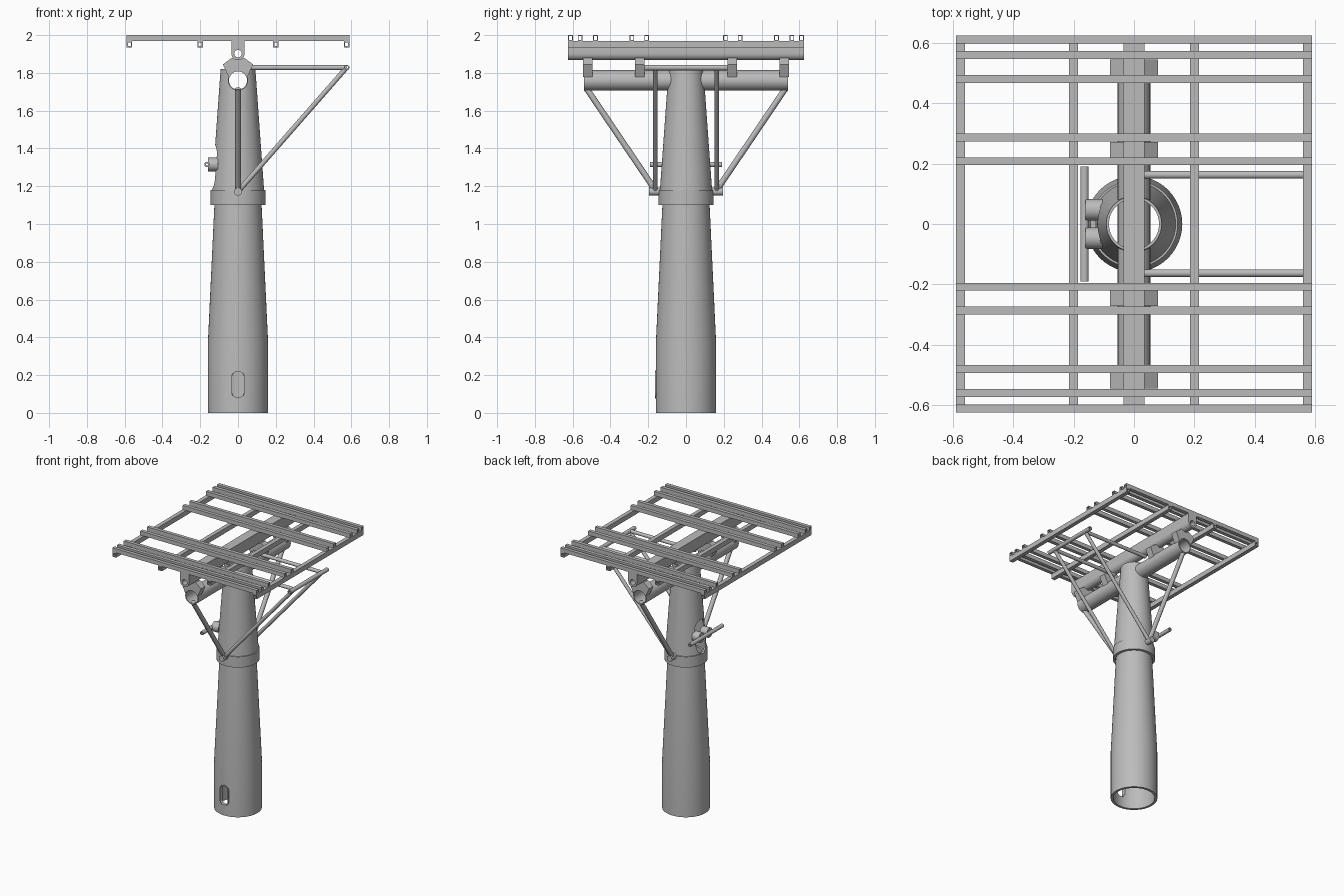
import bpy, bmesh, math
from mathutils import Vector

cube = bpy.data.objects.get("Cube")
if cube:
    bpy.data.objects.remove(cube, do_unlink=True)

steel = bpy.data.materials.new("grey steel")
steel.use_nodes = True
steel.diffuse_color = (0.5, 0.5, 0.5, 1)
steel.node_tree.nodes["Principled BSDF"].inputs["Base Color"].default_value = (0.5, 0.5, 0.5, 1)
parts = []


def finish(name, bm):
    bmesh.ops.recalc_face_normals(bm, faces=bm.faces)
    mesh = bpy.data.meshes.new(name)
    bm.to_mesh(mesh)
    bm.free()
    mesh.materials.append(steel)
    obj = bpy.data.objects.new(name, mesh)
    bpy.context.collection.objects.link(obj)
    parts.append(obj)
    return obj


def circle(u, v, r, n=24):
    return [(u + r * math.cos(math.tau * k / n), v + r * math.sin(math.tau * k / n)) for k in range(n)]


def box(u, v, hu, hv):
    return [(u - hu, v - hv), (u + hu, v - hv), (u + hu, v + hv), (u - hu, v + hv)]


def slot(u, v, r, half):
    # Upright capsule outline
    pts = []
    for k in range(24):
        a = math.tau * (k + 0.5) / 24
        pts.append((u + r * math.cos(a), v + r * math.sin(a) + math.copysign(half - r, math.sin(a))))
    return pts


def extrude(name, axis, start, end, outer, inner=None):
    """Extrude an outline along x or y; with an inner outline it becomes a tube."""
    bm = bmesh.new()

    def ring(pts, d):
        return [bm.verts.new((d, u, v) if axis == "x" else (u, d, v)) for u, v in pts]

    rings = [ring(outer, start), ring(outer, end)]
    if inner:
        rings += [ring(inner, end), ring(inner, start)]
    else:
        bm.faces.new(rings[0])
        bm.faces.new(rings[1])
    n = len(outer)
    for i in range(len(rings) if inner else 1):
        a, b = rings[i], rings[(i + 1) % len(rings)]
        for k in range(n):
            bm.faces.new((a[k], a[(k + 1) % n], b[(k + 1) % n], b[k]))
    return finish(name, bm)


def lathe(name, profile, n=48):
    bm = bmesh.new()
    rings = [[bm.verts.new((x, y, z)) for x, y in circle(0, 0, r, n)] for r, z in profile]
    for i, a in enumerate(rings):
        b = rings[(i + 1) % len(rings)]
        for k in range(n):
            bm.faces.new((a[k], a[(k + 1) % n], b[(k + 1) % n], b[k]))
    return finish(name, bm)


def rod(name, p, q, r):
    p, q = Vector(p), Vector(q)
    bm = bmesh.new()
    bmesh.ops.create_cone(bm, cap_ends=True, segments=20, radius1=r, radius2=r, depth=(q - p).length)
    turn = (q - p).to_track_quat("Z", "Y").to_matrix().to_4x4()
    turn.translation = (p + q) / 2
    bmesh.ops.transform(bm, matrix=turn, verts=bm.verts)
    return finish(name, bm)


def cut(obj, cutter):
    mod = obj.modifiers.new("cut", "BOOLEAN")
    mod.operation, mod.solver, mod.object = "DIFFERENCE", "EXACT", cutter
    bpy.context.view_layer.objects.active = obj
    bpy.ops.object.modifier_apply(modifier=mod.name)
    parts.remove(cutter)
    bpy.data.objects.remove(cutter, do_unlink=True)


# Hollow tapered column with an access slot at the front
lower = lathe("lower_column", [(0.16, 0), (0.16, 0.36), (0.125, 1.1), (0.122, 1.15),
                               (0.108, 1.15), (0.142, 0.36), (0.142, 0)])
cut(lower, extrude("slot_cutter", "y", -0.3, -0.05, slot(0, 0.15, 0.034, 0.073)))
extrude("slot_frame", "y", -0.165, -0.14, slot(0, 0.15, 0.036, 0.075), slot(0, 0.15, 0.031, 0.07))

# Upper column with collar, side window and openings for the cross tube
upper = lathe("upper_column", [(0.145, 1.1), (0.145, 1.18), (0.138, 1.18), (0.092, 1.82),
                               (0.083, 1.82), (0.126, 1.18), (0.126, 1.1)])
cut(upper, extrude("window_cutter", "x", -0.3, -0.06, slot(0, 1.3, 0.055, 0.12)))
cut(upper, extrude("tube_cutter", "y", -0.3, 0.3, circle(0, 1.76, 0.053, 32)))

# Cross tube through the column head
extrude("cross_tube", "y", -0.54, 0.54, circle(0, 1.76, 0.054, 32), circle(0, 1.76, 0.048, 32))

# Saddle brackets resting on the cross tube
arch = []
for k in range(13):
    a = math.radians(160 - 140 * k / 12)
    arch.append((0.053 * math.cos(a), 1.76 + 0.053 * math.sin(a)))
saddle = arch + [(0.08, 1.845), (0.035, 1.878), (-0.035, 1.878), (-0.08, 1.845)]
for y in (-0.52, -0.245, 0.245, 0.52):
    extrude("saddle_bracket", "y", y - 0.026, y + 0.026, saddle)

# Central beam: square top, round underside, round bore
beam = []
for u, v in circle(0, 0, 1):
    if v > 1e-6:
        m = max(abs(u), abs(v))
        beam.append((0.035 * u / m, 1.902 + 0.068 * v / m))
    else:
        beam.append((0.035 * u, 1.902 + 0.035 * v))
extrude("central_beam", "y", -0.625, 0.625, beam, circle(0, 1.902, 0.02))

# Panel frame: lengthwise purlins and crosswise rails of square tube
for x in (-0.575, -0.2, 0.2, 0.575):
    extrude("purlin", "y", -0.625, 0.625, box(x, 1.952, 0.015, 0.018), box(x, 1.952, 0.008, 0.01))
for side in (-1, 1):
    for y in (0.208, 0.287, 0.48, 0.56, 0.612):
        extrude("panel_rail", "x", -0.59, 0.59, box(side * y, 1.985, 0.013, 0.015),
                box(side * y, 1.985, 0.008, 0.01))

# Struts on both sides of the column
for s in (-1, 1):
    y = s * 0.163
    rod("strut_pin", (0, s * 0.13, 1.172), (0, s * 0.195, 1.172), 0.021)
    rod("tube_strut", (0, y, 1.18), (0, s * 0.525, 1.715), 0.016)
    rod("side_strut", (0, y, 1.172), (0.575, y, 1.828), 0.013)
    rod("side_arm", (0.035, y, 1.828), (0.575, y, 1.828), 0.013)
extrude("arm_end_bar", "y", -0.22, 0.22, circle(0.575, 1.828, 0.015), circle(0.575, 1.828, 0.008))

# Twin drums and cross rod at the window
for y in (-0.047, 0.047):
    rod("drum", (-0.16, y, 1.315), (-0.105, y, 1.315), 0.036)
extrude("drum_rod", "y", -0.19, 0.19, circle(-0.164, 1.315, 0.014), circle(-0.164, 1.315, 0.006))

# Smooth round surfaces, keep hard edges
for obj in bpy.context.selected_objects:
    obj.select_set(False)
for obj in parts:
    obj.select_set(True)
bpy.context.view_layer.objects.active = parts[0]
bpy.ops.object.shade_smooth_by_angle(angle=math.radians(30))
